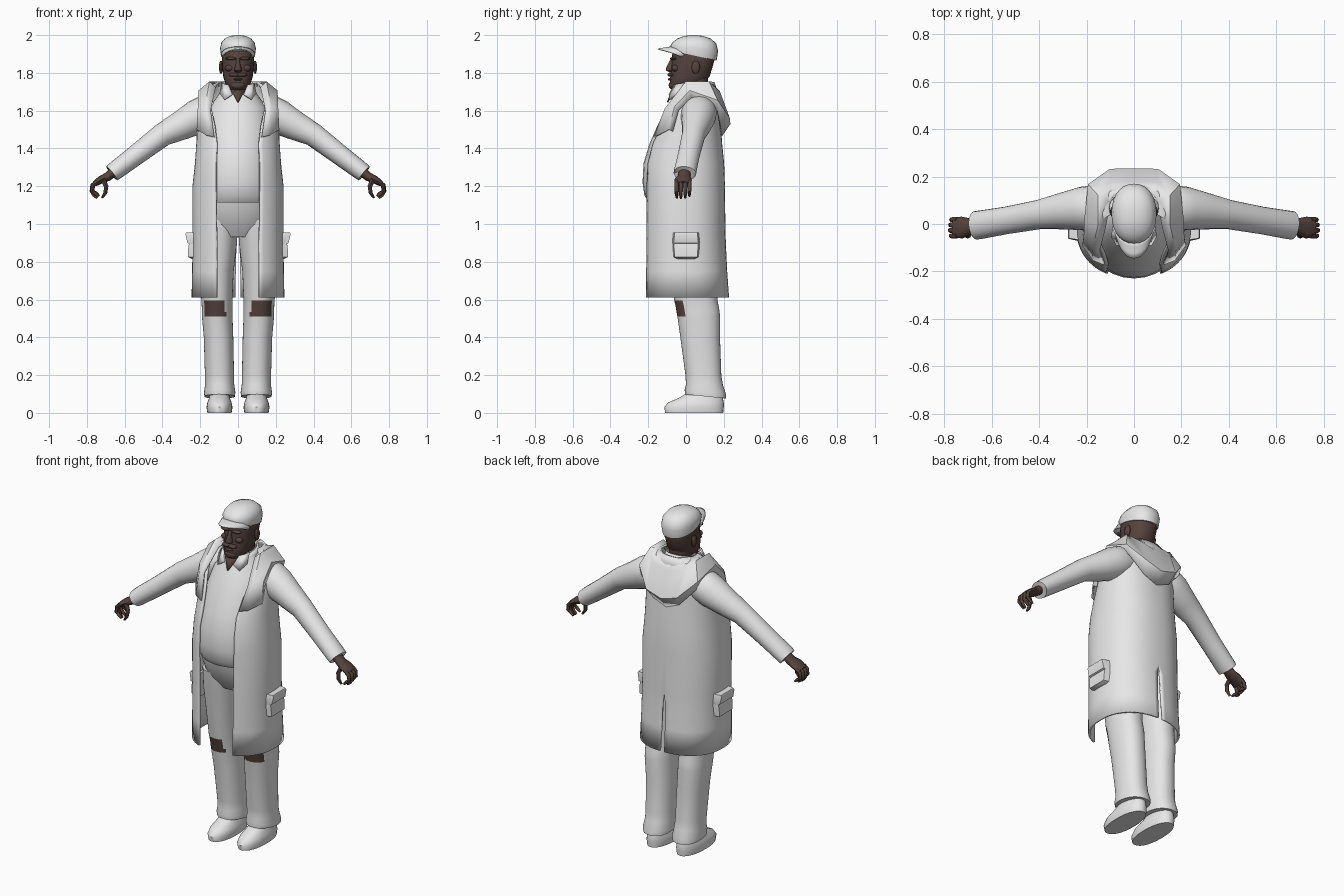
import bpy, bmesh, math
from mathutils import Vector


def material(name, rgb):
    m = bpy.data.materials.new(name)
    m.diffuse_color = (*rgb, 1)
    return m


GREY = material("light_grey", (0.8, 0.8, 0.8))
SKIN = material("dark_brown_skin", (0.09, 0.056, 0.048))


def ring(z, w, yf, yb, x0=0, tilt=0, e=2.2, n=28, gap=None, slit=0):
    """Rounded horizontal section; with gap, only the right half from the front opening to the back."""
    yc, r = (yf + yb) / 2, (yb - yf) / 2
    if gap is None:
        angles = [2 * math.pi * i / n for i in range(n)]
    else:
        a0 = math.asin(min(1, gap / w) ** (e / 2))
        angles = [a0 + (math.pi - a0) * i / (n - 1) for i in range(n)]
    pts = []
    for a in angles:
        s, c = math.sin(a), math.cos(a)
        x = w * math.copysign(abs(s) ** (2 / e), s)
        y = yc - r * math.copysign(abs(c) ** (2 / e), c)
        pts.append(Vector((x0 + x, y, z + tilt * (y - yc))))
    if gap is not None:
        pts[-1].x = slit
    return pts


def loft(name, rows, mat, closed=True, cap=True, mirror=False, thick=0, paint=None):
    """Skin a list of point rows into a smooth object."""
    bm = bmesh.new()
    vs = [[bm.verts.new(p) for p in row] for row in rows]
    n = len(vs[0])
    for a, b in zip(vs, vs[1:]):
        for i in range(n if closed else n - 1):
            j = (i + 1) % n
            bm.faces.new((a[i], a[j], b[j], b[i]))
    if closed and cap:
        bm.faces.new(vs[0])
        bm.faces.new(vs[-1])
    bmesh.ops.recalc_face_normals(bm, faces=bm.faces)
    if paint:
        for f in bm.faces:
            f.material_index = int(paint(f))
    me = bpy.data.meshes.new(name)
    bm.to_mesh(me)
    bm.free()
    ob = bpy.data.objects.new(name, me)
    bpy.context.collection.objects.link(ob)
    me.materials.append(mat)
    if paint:
        me.materials.append(SKIN)
    bpy.ops.object.select_all(action='DESELECT')
    ob.select_set(True)
    bpy.context.view_layer.objects.active = ob
    bpy.ops.object.shade_smooth_by_angle(angle=math.radians(45))
    if mirror:
        ob.modifiers.new("mirror", 'MIRROR').merge_threshold = 0.002
    if thick:
        s = ob.modifiers.new("thickness", 'SOLIDIFY')
        s.thickness, s.offset = thick, 0
    return ob


def tube(name, path, mat, n=16):
    """Mirrored tube; path entries are x, y, z, radius along y, radius across."""
    ps = [Vector(p[:3]) for p in path]
    rows = []
    for i, p in enumerate(path):
        t = (ps[min(i + 1, len(ps) - 1)] - ps[max(i - 1, 0)]).normalized()
        side = (Vector((0, 1, 0)) - t * t.y).normalized()
        up = t.cross(side)
        rows.append([ps[i] + side * p[3] * math.cos(k * 2 * math.pi / n)
                     + up * p[4] * math.sin(k * 2 * math.pi / n) for k in range(n)])
    return loft(name, rows, mat, mirror=True)


def blob(name, c, size, mat, mirror=False):
    """Small ellipsoid."""
    rows = []
    for i in range(1, 8):
        a = math.pi * i / 8
        s = math.sin(a)
        rows.append(ring(c[2] - size[2] * math.cos(a), size[0] * s, c[1] - size[1] * s,
                         c[1] + size[1] * s, x0=c[0], e=2, n=12))
    return loft(name, rows, mat, mirror=mirror)


# Shoes
loft("shoe", [ring(*r, x0=0.098) for r in (
    (0, .064, -.11, .197), (.03, .069, -.115, .2), (.055, .064, -.095, .2),
    (.078, .055, -.04, .195), (.12, .045, .03, .18))], GREY, mirror=True)


# Trousers with a torn hole on each knee
def knee_hole(f):
    c = f.calc_center_median()
    return .51 < c.z < .595 and .064 + (c.z - .51) * .1 < c.x < .178 and f.normal.y < -.2


loft("trouser_leg", [ring(z, w, yf, yb, x0=x, tilt=t, n=40) for z, w, yf, yb, x, t in (
    (.087, .081, -.005, .212, .097, -.1), (.11, .083, -.007, .212, .097, -.1),
    (.15, .077, 0, .195, .097, 0), (.2, .077, -.003, .187, .098, 0), (.4, .078, -.03, .18, .103, 0),
    (.51, .081, -.045, .18, .11, 0), (.535, .081, -.05, .178, .11, 0), (.565, .081, -.055, .173, .111, 0),
    (.595, .082, -.062, .167, .112, 0), (.75, .09, -.08, .16, .113, 0),
    (.9, .1, -.11, .155, .105, 0), (1.02, .1, -.125, .15, .1, 0))],
    GREY, mirror=True, paint=knee_hole)

# Hips and shirt with a round belly
loft("trouser_top", [ring(*r, e=2) for r in (
    (.93, .14, -.09, .14), (1.0, .19, -.14, .15), (1.08, .2, -.175, .16), (1.14, .2, -.19, .16))], GREY)
loft("shirt", [ring(*r, e=2) for r in (
    (1.115, .2, -.195, .16), (1.15, .205, -.22, .16), (1.22, .205, -.23, .16), (1.32, .195, -.225, .16),
    (1.42, .185, -.195, .15), (1.52, .175, -.152, .145), (1.62, .15, -.102, .14),
    (1.69, .1, -.058, .125), (1.73, .07, -.035, .115))], GREY)

# Long open coat with a slit up the back
loft("coat", [ring(z, w, yf, yb, gap=g, slit=s, e=2.3) for z, w, yf, yb, g, s in (
    (.61, .24, -.222, .222, .11, .014), (.75, .237, -.222, .212, .11, .012), (.9, .235, -.222, .205, .111, .008),
    (.96, .235, -.222, .203, .112, 0), (1.2, .235, -.222, .2, .115, 0), (1.32, .222, -.22, .196, .115, 0),
    (1.42, .215, -.192, .186, .11, 0), (1.52, .21, -.152, .178, .122, 0), (1.58, .208, -.128, .172, .135, 0),
    (1.66, .193, -.085, .165, .155, 0), (1.71, .165, -.045, .158, .15, 0), (1.75, .105, -.01, .145, .1, 0))],
    GREY, closed=False, mirror=True, thick=.012)

# Hood lying on the back, running forward into the lapels
loft("hood", [[Vector(p) for p in row] for row in (
    ((.125, -.168, 1.46), (.17, -.15, 1.47), (.214, -.09, 1.5), (.205, -.07, 1.49)),
    ((.145, -.11, 1.6), (.175, -.108, 1.61), (.208, -.06, 1.62), (.205, -.04, 1.6)),
    ((.12, -.01, 1.72), (.15, 0, 1.75), (.205, .02, 1.705), (.2, .03, 1.67)),
    ((.1, .09, 1.75), (.15, .12, 1.75), (.19, .165, 1.655), (.175, .165, 1.6)),
    ((.07, .125, 1.75), (.1, .175, 1.70), (.1, .228, 1.56), (.085, .185, 1.5)),
    ((0, .14, 1.74), (0, .175, 1.68), (0, .23, 1.53), (0, .185, 1.465)))],
    GREY, closed=False, mirror=True, thick=.01)

# Sleeves
tube("sleeve", (
    (.12, .07, 1.61, .085, .08), (.17, .068, 1.59, .095, .092), (.22, .065, 1.565, .092, .092),
    (.3, .055, 1.522, .078, .078), (.4, .04, 1.472, .062, .062), (.54, .015, 1.365, .058, .054),
    (.64, -.002, 1.29, .06, .05), (.668, -.006, 1.268, .06, .047), (.665, -.005, 1.27, .045, .034)), GREY, 20)

# Cargo pockets and their flared flaps
for name, sections in (
        ("pocket", ((.815, .245, .05), (.825, .265, .07), (.88, .263, .075), (.93, .25, .075))),
        ("pocket_flap", ((.895, .258, .074), (.9, .268, .076), (.945, .278, .072), (.955, .274, .07)))):
    loft(name, [[Vector(p) for p in ((.215, -h, z), (x, -h * .85, z), (x, h * .85, z), (.215, h, z))]
                for z, x, h in sections], GREY, mirror=True)

# Hands: palm, four curled fingers and thumb
tube("palm", ((.655, -.006, 1.28, .032, .026), (.69, -.01, 1.25, .034, .024),
              (.725, -.015, 1.235, .046, .021), (.76, -.015, 1.212, .043, .015)), SKIN, 12)
for i, y in enumerate((-.05, -.027, -.004, .018)):
    d = .008 * abs(i - 1.3)
    tube("finger", ((.745, y, 1.225, .011, .011), (.773 - d / 2, y, 1.205, .011, .011),
                    (.777 - d / 2, y, 1.175, .01, .01), (.765 - d, y, 1.15 + d, .009, .009),
                    (.748 - d, y, 1.134 + d, .006, .006)), SKIN, 8)
tube("thumb", ((.715, -.04, 1.235, .015, .014), (.698, -.047, 1.2, .013, .012),
               (.702, -.05, 1.165, .011, .01), (.72, -.048, 1.138, .006, .006)), SKIN, 8)

# Neck, open neckline and shirt collar
loft("neck", [ring(*r) for r in ((1.66, .06, -.03, .11), (1.74, .062, -.035, .115), (1.82, .065, -.03, .12))], SKIN)
loft("neckline", [[Vector(p) for p in row] for row in (
    ((-.042, -.062, 1.71), (0, -.066, 1.715), (.042, -.062, 1.71)),
    ((-.021, -.08, 1.68), (0, -.084, 1.68), (.021, -.08, 1.68)),
    ((-.003, -.096, 1.645), (0, -.098, 1.645), (.003, -.096, 1.645)))], SKIN, closed=False, thick=.006)
loft("collar_band", [ring(z, w, yf, yb, tilt=.25) for z, w, yf, yb in (
    (1.69, .09, -.04, .135), (1.735, .075, -.032, .125))], GREY, cap=False, thick=.008)
loft("collar_point", [[Vector(p) for p in row] for row in (
    ((.03, -.088, 1.685), (.05, -.062, 1.735)), ((.072, -.088, 1.658), (.07, -.045, 1.74)),
    ((.095, -.05, 1.69), (.085, -.01, 1.745)))], GREY, closed=False, mirror=True, thick=.008)

# Head with beard
loft("head", [ring(*r) for r in (
    (1.705, .03, -.065, .0), (1.715, .048, -.08, .04), (1.74, .066, -.087, .085), (1.78, .078, -.083, .125),
    (1.83, .083, -.078, .14), (1.865, .085, -.074, .15), (1.92, .084, -.072, .15), (1.96, .06, -.05, .12))], SKIN)
loft("nose", [ring(*r, n=12) for r in (
    (1.803, .012, -.088, -.06), (1.812, .021, -.105, -.06), (1.825, .018, -.106, -.06),
    (1.85, .011, -.094, -.06), (1.878, .009, -.08, -.06))], SKIN)
blob("moustache", (.02, -.08, 1.79), (.028, .018, .011), SKIN, True)
blob("lower_lip", (0, -.082, 1.766), (.024, .014, .007), SKIN)
blob("chin_beard", (0, -.068, 1.735), (.04, .024, .024), SKIN)
blob("brow", (.037, -.066, 1.876), (.03, .018, .009), SKIN, True)
blob("cheek", (.045, -.056, 1.825), (.024, .02, .018), SKIN, True)
blob("ear", (.09, .052, 1.83), (.011, .022, .035), SKIN, True)

# Cap and curved brim
loft("cap", [ring(*r) for r in (
    (1.892, .09, -.08, .162, 0, -.22), (1.93, .095, -.082, .17, 0, -.12), (1.96, .088, -.07, .16, 0, -.03),
    (1.982, .07, -.045, .13), (1.995, .043, -.01, .092), (2.0, .015, .02, .06))], GREY)
brim = []
for v in (0, .35, .7, 1):
    row = []
    for k in range(17):
        u = k / 8 - 1
        a = math.radians(82) * u
        row.append(Vector((.09 * math.sin(a) * (1 - .14 * v), -(.07 + .075 * v) * math.cos(a),
                           1.938 - .012 * v - .042 * u * u)))
    brim.append(row)
loft("cap_brim", brim, GREY, closed=False, thick=.007)
